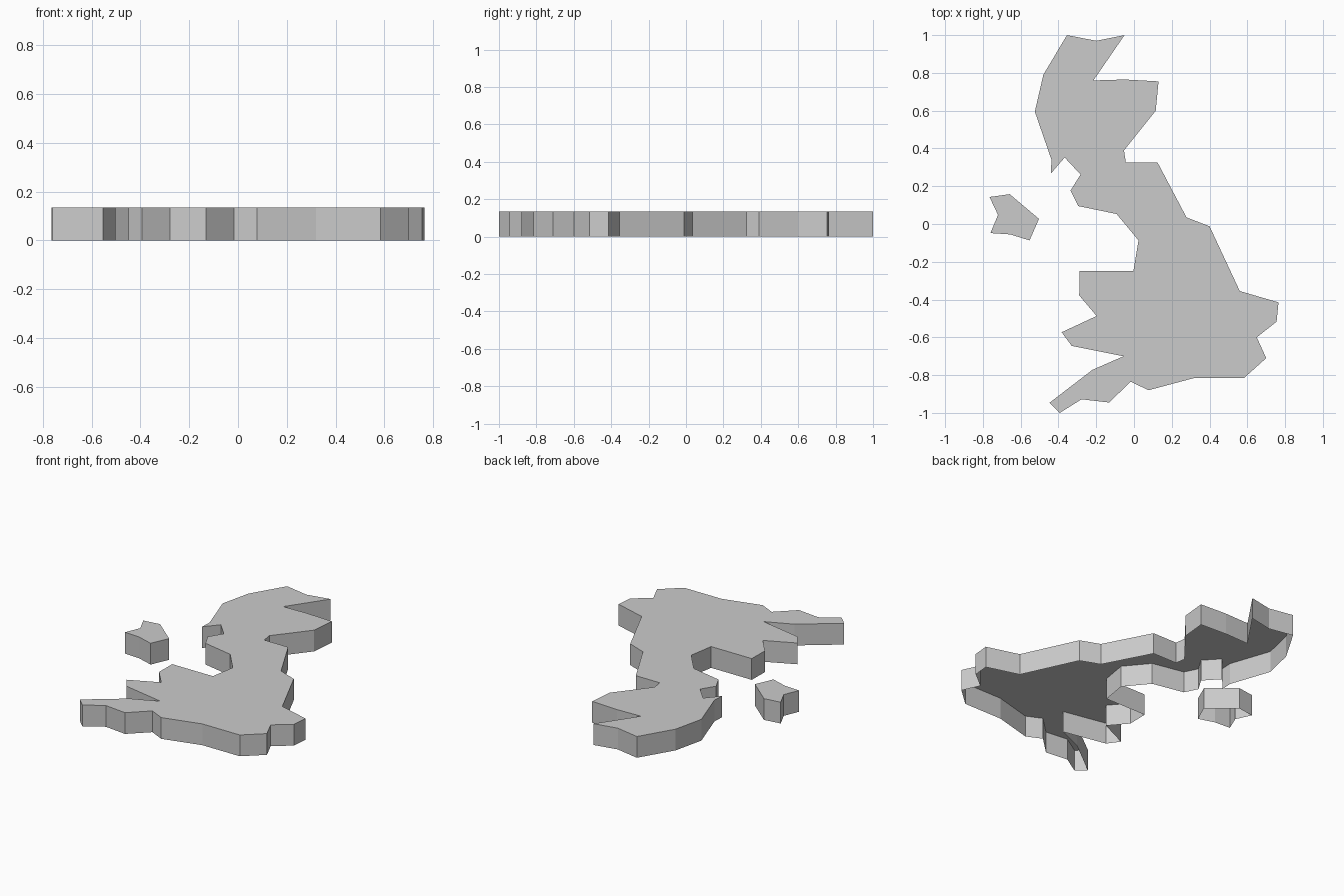
import bpy, bmesh

HEIGHT = 0.135

# Coastline profiles (x, y), listed clockwise from above
MAINLAND = [
    # north and east coast
    (-0.355, 1.0), (-0.20, 0.97), (-0.05, 1.0), (-0.215, 0.76), (-0.05, 0.765),
    (0.13, 0.755), (0.115, 0.60), (-0.053, 0.39), (-0.043, 0.325), (0.125, 0.325),
    (0.278, 0.035), (0.40, -0.012), (0.56, -0.355), (0.765, -0.415), (0.755, -0.517),
    (0.65, -0.60), (0.70, -0.71),
    # south coast
    (0.583, -0.815), (0.32, -0.815), (0.077, -0.88), (-0.017, -0.835),
    (-0.132, -0.945), (-0.278, -0.928), (-0.393, -1.0), (-0.448, -0.947),
    # west coast
    (-0.22, -0.772), (-0.055, -0.70), (-0.33, -0.645), (-0.383, -0.573),
    (-0.198, -0.487), (-0.29, -0.378), (-0.288, -0.248), (-0.003, -0.248),
    (0.024, -0.087), (-0.092, 0.053), (-0.295, 0.095), (-0.336, 0.177),
    (-0.283, 0.262), (-0.367, 0.352), (-0.44, 0.267), (-0.437, 0.34),
    (-0.525, 0.595), (-0.48, 0.79),
]
ISLAND = [
    (-0.765, 0.143), (-0.658, 0.158), (-0.503, 0.027), (-0.553, -0.087),
    (-0.655, -0.055), (-0.76, -0.048), (-0.72, 0.048),
]


def land_slab(name, outline):
    """Flat top with straight side walls, open underneath."""
    bm = bmesh.new()
    pts = outline[::-1]  # counter-clockwise, so the top faces up
    top = [bm.verts.new((x, y, HEIGHT)) for x, y in pts]
    base = [bm.verts.new((x, y, 0)) for x, y in pts]
    bm.faces.new(top)
    for i in range(len(pts)):
        j = (i + 1) % len(pts)
        bm.faces.new((base[i], base[j], top[j], top[i]))
    mesh = bpy.data.meshes.new(name)
    bm.to_mesh(mesh)
    bm.free()
    obj = bpy.data.objects.new(name, mesh)
    bpy.context.collection.objects.link(obj)
    return obj


# Large landmass and the small island to its west
land_slab("mainland", MAINLAND)
land_slab("small_island", ISLAND)
